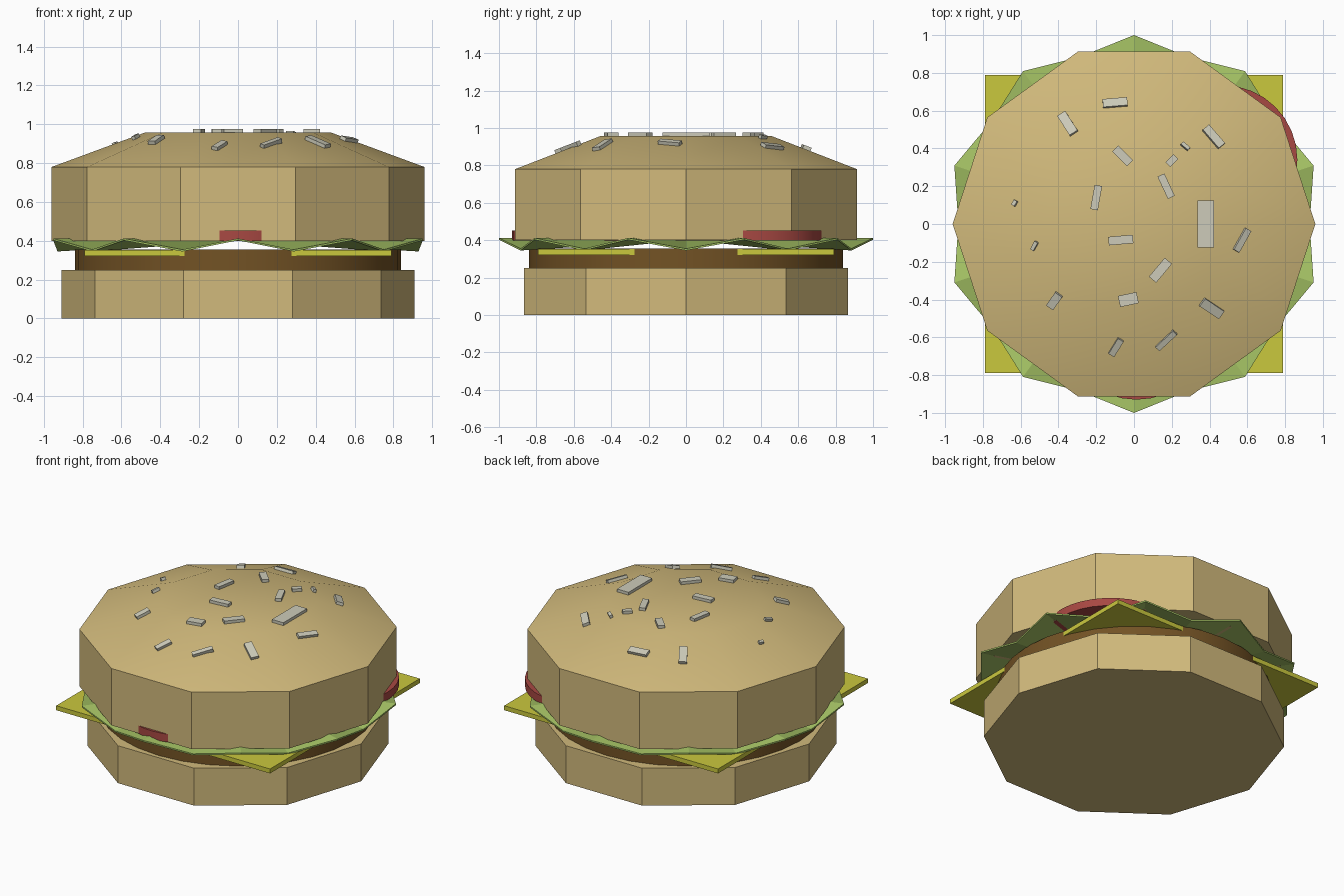
import bpy
import bmesh
from math import sin, cos, pi, radians
from mathutils import Vector, Matrix

cube = bpy.data.objects.get("Cube")
if cube:
    bpy.data.objects.remove(cube, do_unlink=True)


def material(name, rgb):
    mat = bpy.data.materials.new(name)
    mat.use_nodes = True
    mat.diffuse_color = (*rgb, 1)
    mat.node_tree.nodes["Principled BSDF"].inputs["Base Color"].default_value = (*rgb, 1)
    return mat


bread = material("toasted bread", (0.64, 0.49, 0.2))
meat = material("brown meat", (0.17, 0.085, 0.018))
yellow = material("cheese yellow", (0.59, 0.58, 0.048))
green = material("lettuce green", (0.38, 0.55, 0.13))
red = material("tomato red", (0.39, 0.065, 0.055))
cream = material("seed cream", (0.61, 0.6, 0.49))


def finish(name, bm, mat, smooth=False):
    bmesh.ops.recalc_face_normals(bm, faces=bm.faces)
    mesh = bpy.data.meshes.new(name)
    bm.to_mesh(mesh)
    bm.free()
    mesh.materials.append(mat)
    obj = bpy.data.objects.new(name, mesh)
    bpy.context.collection.objects.link(obj)
    if smooth:
        bpy.ops.object.select_all(action="DESELECT")
        obj.select_set(True)
        bpy.context.view_layer.objects.active = obj
        bpy.ops.object.shade_smooth_by_angle(angle=radians(30))
    return obj


def lathe(name, profile, sides, mat, centre=(0, 0)):
    """Stack rings given as (radius, height) and cap both ends."""
    bm = bmesh.new()
    rings = []
    for r, z in profile:
        rings.append([bm.verts.new((centre[0] + r * cos(2 * pi * i / sides),
                                    centre[1] + r * sin(2 * pi * i / sides), z))
                      for i in range(sides)])
    for low, high in zip(rings, rings[1:]):
        for i in range(sides):
            j = (i + 1) % sides
            bm.faces.new((low[i], low[j], high[j], high[i]))
    bm.faces.new(rings[0])
    bm.faces.new(rings[-1])
    return finish(name, bm, mat, True)


# Buns and patty
SIDES = 10
RIM, CROWN = (0.96, 0.78), (0.48, 0.957)
lathe("bottom_bun", [(0.91, 0), (0.91, 0.25)], SIDES, bread)
lathe("patty", [(0.84, 0.25), (0.84, 0.355)], 32, meat)
lathe("top_bun", [(0.96, 0.4), RIM, CROWN], SIDES, bread)

# Cheese slice
bm = bmesh.new()
bmesh.ops.create_cube(bm, size=1, matrix=Matrix.Translation((0, 0, 0.337))
                      @ Matrix.Diagonal((1.58, 1.58, 0.03, 1)))
finish("cheese_slice", bm, yellow)

# Lettuce leaf: a fan whose rim rises at the corners and dips between them
bm = bmesh.new()
middle = bm.verts.new((0, 0, 0.412))
rim = []
for i in range(2 * SIDES):
    a = pi / 2 + pi * i / SIDES
    r, z = (0.93, 0.355) if i % 2 else (1.0, 0.412)
    rim.append(bm.verts.new((r * cos(a), r * sin(a), z)))
for i in range(len(rim)):
    bm.faces.new((middle, rim[i], rim[(i + 1) % len(rim)]))
leaf = finish("lettuce_leaf", bm, green)
solid = leaf.modifiers.new("thickness", "SOLIDIFY")
solid.thickness = 0.01

# Tomato slices
for side, centre in (("front", (0.013, -0.535)), ("back", (0.47, 0.34))):
    lathe(side + "_tomato_slice", [(0.395, 0.399), (0.395, 0.452)], 32, red, centre)


# Sesame seeds follow the faceted crown of the bun
def crown_surface(x, y):
    k = cos(pi / SIDES)
    facets = [Vector((cos(a), sin(a), 0)) for a in
              [(2 * i + 1) * pi / SIDES for i in range(SIDES)]]
    n = max(facets, key=lambda f: f.x * x + f.y * y)
    d = n.x * x + n.y * y
    if d < CROWN[0] * k:
        return CROWN[1], Vector((0, 0, 1))
    slope = (CROWN[1] - RIM[1]) / ((RIM[0] - CROWN[0]) * k)
    return CROWN[1] - (d - CROWN[0] * k) * slope, (n * slope + Vector((0, 0, 1))).normalized()


# x, y, length, width, turn
SEEDS = [
    (-.1, .64, .13, .045, 5), (-.35, .53, .13, .05, -57), (-.06, .36, .11, .045, -45),
    (-.2, .14, .13, .04, 80), (.17, .2, .13, .04, -65), (.38, 0, .25, .085, 90),
    (-.07, -.085, .13, .045, 5), (.14, -.245, .13, .05, 50), (-.03, -.4, .1, .06, 12),
    (.41, -.445, .13, .05, -35), (.17, -.615, .13, .03, 45), (-.095, -.65, .1, .035, 60),
    (-.42, -.405, .09, .045, 55), (.57, -.085, .13, .035, 60), (.42, .46, .13, .045, -50),
    (.2, .335, .06, .035, 45), (.27, .41, .05, .02, -40), (-.63, .11, .03, .02, 60),
    (-.525, -.115, .05, .02, 60)]
bm = bmesh.new()
for x, y, length, width, turn in SEEDS:
    z, normal = crown_surface(x, y)
    tilt = Vector((0, 0, 1)).rotation_difference(normal).to_matrix().to_4x4()
    bmesh.ops.create_cube(bm, size=1, matrix=Matrix.Translation((x, y, z + 0.003)) @ tilt
                          @ Matrix.Rotation(radians(turn), 4, "Z")
                          @ Matrix.Diagonal((length, width, 0.032, 1)))
finish("sesame_seeds", bm, cream)
